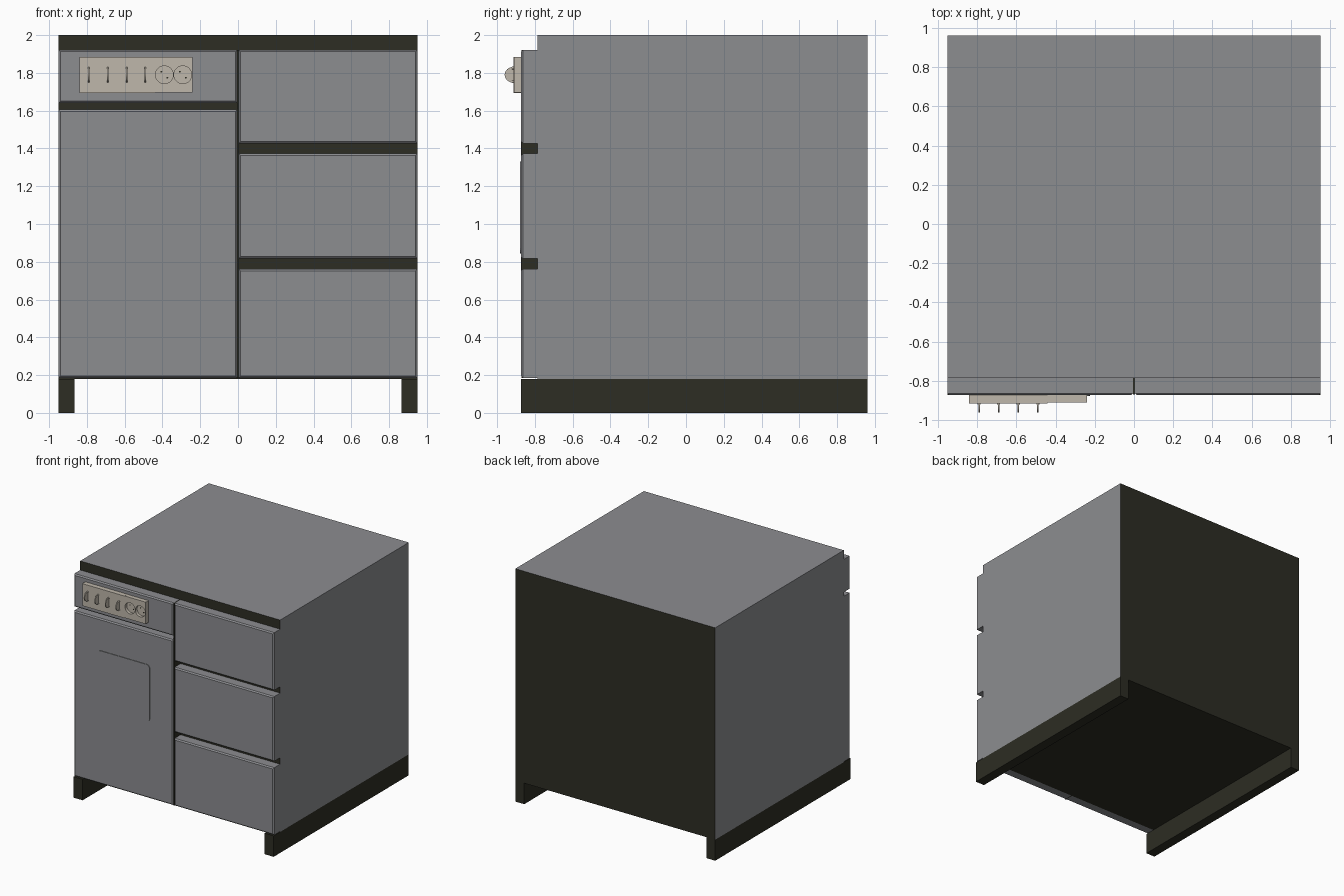
import bpy, bmesh, math
from mathutils import Matrix

if "Cube" in bpy.data.objects:
    bpy.data.objects.remove(bpy.data.objects["Cube"])


def material(name, rgb):
    m = bpy.data.materials.new(name)
    m.diffuse_color = (*rgb, 1)
    m.use_nodes = True
    m.node_tree.nodes["Principled BSDF"].inputs["Base Color"].default_value = m.diffuse_color
    return m


GREY = material("cabinet_grey", (0.262, 0.266, 0.280))
DARK = material("dark_frame", (0.026, 0.026, 0.017))
BEIGE = material("control_beige", (0.52, 0.475, 0.405))


def finish(name, bm, *mats):
    bmesh.ops.recalc_face_normals(bm, faces=bm.faces)
    me = bpy.data.meshes.new(name)
    bm.to_mesh(me)
    bm.free()
    for m in mats:
        me.materials.append(m)
    ob = bpy.data.objects.new(name, me)
    bpy.context.collection.objects.link(ob)
    return ob


def box(name, x, y, z, mat, bevel=0):
    bm = bmesh.new()
    size = [b - a for a, b in (x, y, z)]
    mid = [(a + b) / 2 for a, b in (x, y, z)]
    bmesh.ops.create_cube(bm, size=1, matrix=Matrix.Translation(mid) @ Matrix.Diagonal((*size, 1)))
    if bevel:  # chamfer only the outline of the front face
        edges = [e for e in bm.edges if all(v.co.y < mid[1] for v in e.verts)]
        bmesh.ops.bevel(bm, geom=edges, offset=bevel, segments=1, affect='EDGES')
    return finish(name, bm, mat)


def cylinder(name, x, z, y0, y1, r, mat, n=32):
    bm = bmesh.new()
    m = Matrix.Translation((x, (y0 + y1) / 2, z)) @ Matrix.Rotation(math.pi / 2, 4, 'X')
    bmesh.ops.create_cone(bm, cap_ends=True, segments=n, radius1=r, radius2=r, depth=y1 - y0, matrix=m)
    return finish(name, bm, mat)


# Carcass: grey top and sides, dark front, back and underside
carcass = box("carcass", (-0.95, 0.95), (-0.785, 0.96), (0.18, 2), GREY)
carcass.data.materials.append(DARK)
for p in carcass.data.polygons:
    p.material_index = 1 if abs(p.normal.y) > 0.5 or p.normal.z < -0.5 else 0

# Floor runners
for side, s in (("left", -1), ("right", 1)):
    box(side + "_runner", sorted((s * 0.95, s * 0.865)), (-0.873, 0.96), (0, 0.18), DARK)

# Front panels and the dark strip between the two columns
FRONT = (-0.873, -0.785)
box("centre_divider", (-0.004, 0.004), (-0.87, -0.785), (0.185, 1.92), DARK)
for name, x, z in (
    ("oven_door", (-0.95, -0.004), (0.185, 1.605)),
    ("control_fascia", (-0.95, -0.004), (1.64, 1.922)),
    ("bottom_drawer", (0.004, 0.95), (0.185, 0.762)),
    ("middle_drawer", (0.004, 0.95), (0.817, 1.373)),
    ("top_drawer", (0.004, 0.95), (1.427, 1.922)),
):
    box(name, x, FRONT, z, GREY, 0.01)

# Door window: thin plate with rounded corners
bm = bmesh.new()
ring = []
for i in range(4):
    cx, cz = [(1, 1), (-1, 1), (-1, -1), (1, -1)][i]
    for k in range(5):
        a = math.pi / 2 * (i + k / 4)
        ring.append(bm.verts.new((-0.4725 + cx * 0.217 + 0.03 * math.cos(a), -0.878,
                                  1.088 + cz * 0.214 + 0.03 * math.sin(a))))
face = bm.faces.new(ring)
ext = bmesh.ops.extrude_face_region(bm, geom=[face])["geom"]
for v in ext:
    if isinstance(v, bmesh.types.BMVert):
        v.co.y = -0.872
finish("door_window", bm, GREY)

# Control plate with four knobs
box("knob_plate", (-0.84, -0.44), (-0.914, -0.873), (1.694, 1.884), BEIGE)
for i in range(4):
    kx = -0.79 + 0.1 * i
    bm = bmesh.new()
    pts = [(-0.912 - 0.048 * math.sin(math.pi * k / 20), 1.79 + 0.042 * math.cos(math.pi * k / 20))
           for k in range(21)]
    face = bm.faces.new([bm.verts.new((kx - 0.004, y, z)) for y, z in pts])
    ext = bmesh.ops.extrude_face_region(bm, geom=[face])["geom"]
    for v in ext:
        if isinstance(v, bmesh.types.BMVert):
            v.co.x = kx + 0.004
    finish(f"knob_{i + 1}", bm, BEIGE)
    for end in (-1, 1):  # small pivots at the ends of the grip
        cylinder(f"knob_pivot_{i + 1}_{end}", kx, 1.79 + end * 0.036, -0.92, -0.912, 0.008, BEIGE, 12)

# Socket plate with two round recesses and pin holes
plate = box("socket_plate", (-0.44, -0.24), (-0.91, -0.873), (1.695, 1.883), BEIGE)
for i, sx in enumerate((-0.39, -0.292)):
    cutter = cylinder("socket_cutter", sx, 1.79, -0.95, -0.885, 0.047, BEIGE)
    cutter.hide_render = True
    mod = plate.modifiers.new("recess", 'BOOLEAN')
    mod.object = cutter
    mod.solver = 'EXACT'
    bpy.context.view_layer.objects.active = plate
    bpy.ops.object.modifier_apply(modifier=mod.name)
    bpy.data.objects.remove(cutter)
    for s in (-1, 1):
        cylinder(f"socket_pin_hole_{i}_{s}", sx + s * 0.016, 1.79 - s * 0.016, -0.886, -0.884, 0.005, DARK, 12)
